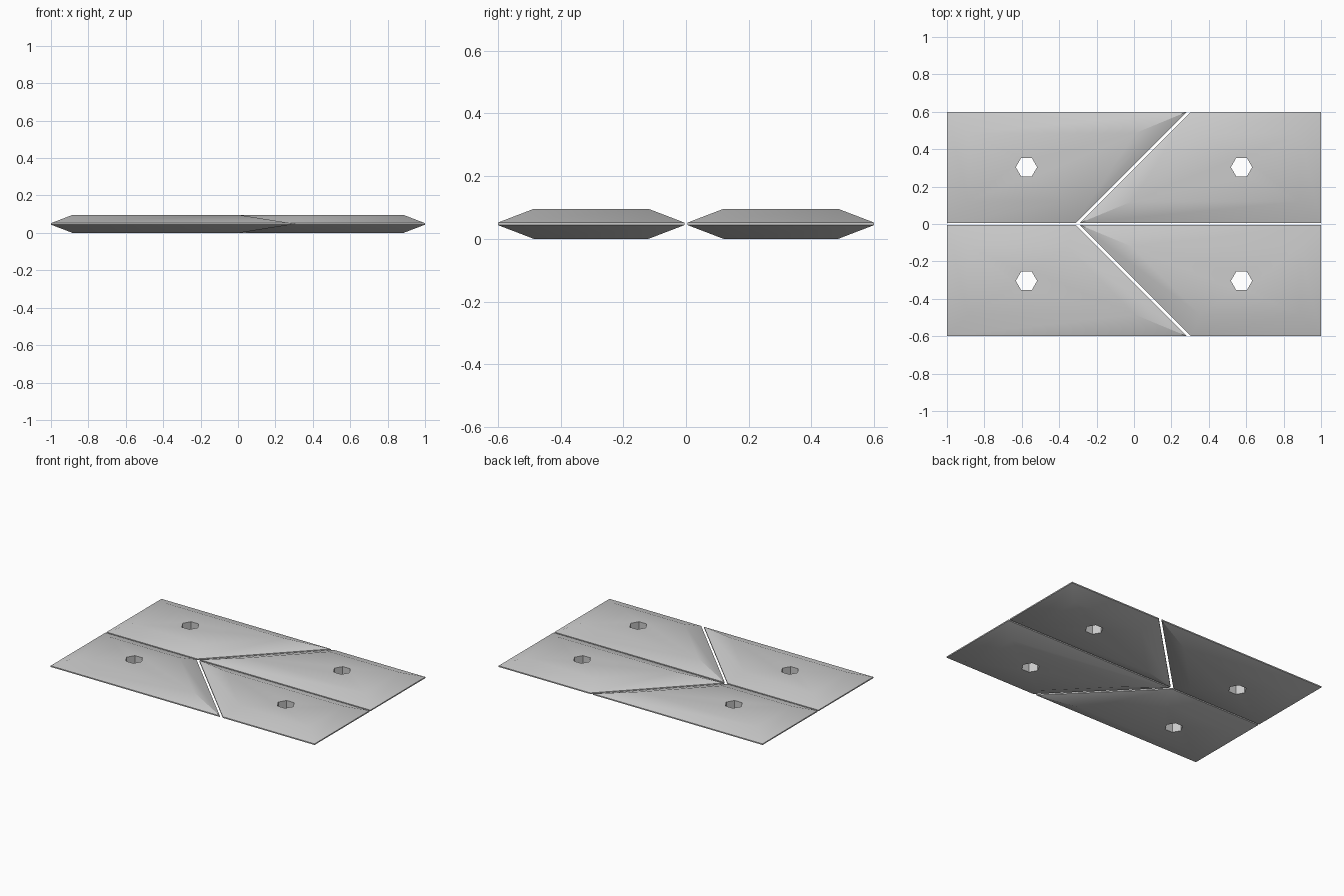
import bpy
import bmesh

cube = bpy.data.objects.get("Cube")
if cube:
    bpy.data.objects.remove(cube, do_unlink=True)

EDGE_LOW, EDGE_HIGH, TOP = 0.044, 0.052, 0.096
BEVEL = 0.115
HOLE_RADIUS = 0.057

grey = bpy.data.materials.new("plain_grey")
grey.use_nodes = True
colour = (0.6, 0.6, 0.6, 1)
grey.diffuse_color = colour
grey.node_tree.nodes["Principled BSDF"].inputs["Base Color"].default_value = colour


def make_plate(name, outline, hole):
    # Thin rim extruded from the outline
    bm = bmesh.new()
    base = bm.faces.new([bm.verts.new((x, y, EDGE_LOW)) for x, y in outline])
    grown = bmesh.ops.extrude_face_region(bm, geom=[base], use_keep_orig=True)
    for v in grown["geom"]:
        if isinstance(v, bmesh.types.BMVert):
            v.co.z = EDGE_HIGH
    bmesh.ops.recalc_face_normals(bm, faces=bm.faces)

    # Wide chamfer rising to a flat panel on both sides
    bm.normal_update()
    caps = [f for f in bm.faces if abs(f.normal.z) > 0.9]
    for cap in caps:
        bmesh.ops.inset_individual(bm, faces=[cap], thickness=BEVEL,
                                   depth=EDGE_LOW, use_even_offset=True)
    bmesh.ops.recalc_face_normals(bm, faces=bm.faces)
    mesh = bpy.data.meshes.new(name)
    bm.to_mesh(mesh)
    bm.free()
    mesh.materials.append(grey)
    plate = bpy.data.objects.new(name, mesh)
    bpy.context.collection.objects.link(plate)

    # Hexagonal through hole, corners pointing along x
    bpy.ops.mesh.primitive_cylinder_add(vertices=6, radius=HOLE_RADIUS, depth=1,
                                        location=(*hole, TOP / 2),
                                        rotation=(0, 0, 1.5708))
    cutter = bpy.context.object
    cutter.name = "hole_cutter"
    cutter.hide_render = True
    cutter.data.materials.append(grey)
    cut = plate.modifiers.new("hole", 'BOOLEAN')
    cut.operation = 'DIFFERENCE'
    cut.solver = 'EXACT'
    cut.object = cutter

    bpy.ops.object.select_all(action='DESELECT')
    plate.select_set(True)
    bpy.context.view_layer.objects.active = plate
    bpy.ops.object.modifier_apply(modifier=cut.name)
    bpy.data.objects.remove(cutter, do_unlink=True)
    bpy.ops.object.shade_smooth_by_angle(angle=0.55)


# Two trapezoid plates per row, parted by a diagonal gap; rows mirror in y
INNER, OUTER = 0.005, 0.6
LEFT_CUT, RIGHT_CUT = -0.317, -0.295
for row, side in (("back", 1), ("front", -1)):
    for end, sx, cut in (("right", -1, LEFT_CUT), ("left", 1, RIGHT_CUT)):
        outline = [(sx, side * INNER), (INNER + cut, side * INNER),
                   (OUTER + cut, side * OUTER), (sx, side * OUTER)]
        make_plate(f"{row}_{end}_plate", outline, (sx * 0.575, side * 0.304))
